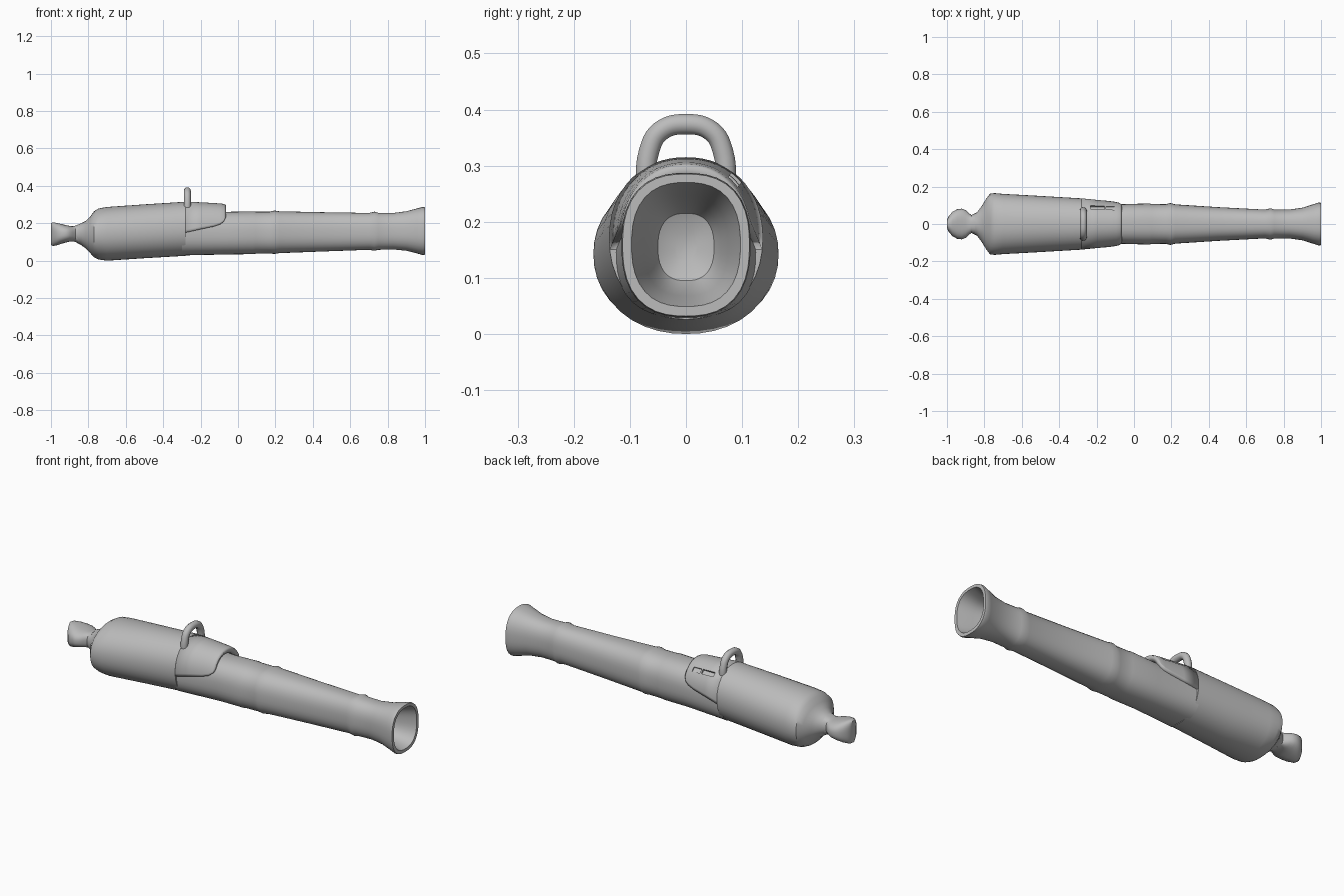
import bpy, bmesh, math
from mathutils import Vector

cube = bpy.data.objects.get("Cube")
if cube:
    bpy.data.objects.remove(cube, do_unlink=True)

iron = bpy.data.materials.new("grey iron")
iron.use_nodes = True
GREY = (0.5, 0.5, 0.5, 1)
iron.diffuse_color = GREY
iron.node_tree.nodes["Principled BSDF"].inputs["Base Color"].default_value = GREY


def section(x, half_width, low, high, power, angles):
    """Rounded section across the barrel; angle 0 is the top."""
    mid, rise = (low + high) / 2, (high - low) / 2
    pts = []
    for a in angles:
        s, c = math.sin(a), math.cos(a)
        r = (abs(s) ** power + abs(c) ** power) ** (-1 / power)
        pts.append(Vector((x, half_width * r * s, mid + rise * r * c)))
    return pts


def finish(obj, angle=40):
    bpy.ops.object.select_all(action="DESELECT")
    obj.select_set(True)
    bpy.context.view_layer.objects.active = obj
    bpy.ops.object.shade_smooth_by_angle(angle=math.radians(angle))


def loft(name, rings, closed=True):
    """Skin a row of rings; closed rings also get end caps."""
    bm = bmesh.new()
    rows = [[bm.verts.new(p) for p in ring] for ring in rings]
    n = len(rows[0])
    for a, b in zip(rows, rows[1:]):
        for i in range(n if closed else n - 1):
            j = (i + 1) % n
            bm.faces.new((a[i], a[j], b[j], b[i]))
    if closed:
        bm.faces.new(rows[0])
        bm.faces.new(rows[-1])
    bmesh.ops.recalc_face_normals(bm, faces=bm.faces)
    mesh = bpy.data.meshes.new(name)
    bm.to_mesh(mesh)
    bm.free()
    mesh.materials.append(iron)
    obj = bpy.data.objects.new(name, mesh)
    bpy.context.collection.objects.link(obj)
    return obj


SIDES = 40
ROUND = [2 * math.pi * i / SIDES for i in range(SIDES)]


def body(name, stations, power):
    obj = loft(name, [section(*s, power, ROUND) for s in stations])
    finish(obj)
    return obj


# Barrel with raised bands, flared muzzle and open bore
body("barrel", [
    (-0.30, 0.126, 0.028, 0.262), (-0.06, 0.106, 0.033, 0.261),
    (0.08, 0.110, 0.035, 0.264), (0.095, 0.107, 0.037, 0.262),
    (0.17, 0.106, 0.038, 0.262), (0.195, 0.112, 0.036, 0.268),
    (0.22, 0.105, 0.040, 0.264), (0.45, 0.090, 0.049, 0.259),
    (0.70, 0.077, 0.058, 0.255), (0.73, 0.084, 0.053, 0.262),
    (0.75, 0.078, 0.058, 0.256), (0.83, 0.077, 0.060, 0.255),
    (0.90, 0.087, 0.053, 0.264), (0.96, 0.106, 0.038, 0.280),
    (0.988, 0.115, 0.030, 0.287), (1.0, 0.113, 0.032, 0.285),
    (1.0, 0.097, 0.049, 0.270), (0.98, 0.092, 0.054, 0.264),
    (0.92, 0.075, 0.068, 0.246), (0.85, 0.062, 0.080, 0.230),
    (0.82, 0.050, 0.095, 0.215), (0.805, 0.02, 0.13, 0.18)], 2.5)

# Breech body narrowing into the neck
JOINT = (-0.28, 0.137, 0.026, 0.315)
body("breech", [
    JOINT, (-0.50, 0.150, 0.013, 0.301), (-0.70, 0.161, 0.0, 0.287),
    (-0.745, 0.165, 0.006, 0.279), (-0.77, 0.162, 0.018, 0.264),
    (-0.79, 0.135, 0.040, 0.236), (-0.815, 0.095, 0.066, 0.212),
    (-0.84, 0.062, 0.084, 0.199), (-0.87, 0.047, 0.100, 0.187)], 2.15)

# Rear knob: round from above, spreading towards the back
body("rear_knob", [
    (-0.85, 0.054, 0.090, 0.195), (-0.87, 0.047, 0.100, 0.187),
    (-0.885, 0.061, 0.103, 0.184), (-0.90, 0.074, 0.102, 0.186),
    (-0.92, 0.082, 0.097, 0.190), (-0.945, 0.079, 0.090, 0.196),
    (-0.97, 0.066, 0.082, 0.202), (-0.99, 0.043, 0.078, 0.205),
    (-1.0, 0.022, 0.084, 0.200)], 2.5)


# Cover over the top of the barrel, with a rising lower edge
def cover_ring(station, edge):
    full = section(*station, 2.15, [math.pi * i / 200 for i in range(201)])
    limit = max(i for i, p in enumerate(full) if p.z >= edge) * math.pi / 200
    return section(*station, 2.15, [limit * (i / 16 - 1) for i in range(33)])


cover = loft("breech_cover", [
    cover_ring(JOINT, 0.150),
    cover_ring((-0.20, 0.129, 0.028, 0.312), 0.167),
    cover_ring((-0.13, 0.123, 0.032, 0.308), 0.182),
    cover_ring((-0.095, 0.119, 0.033, 0.306), 0.194),
    cover_ring((-0.075, 0.117, 0.034, 0.303), 0.210),
    cover_ring((-0.064, 0.113, 0.036, 0.298), 0.232)], closed=False)
top_face = max(cover.data.polygons, key=lambda f: f.center.z)
wall = cover.modifiers.new("wall", "SOLIDIFY")
wall.thickness = 0.028
wall.offset = -1 if top_face.normal.z > 0 else 1

# Two sight slots sunk into the left shoulder
for i, (x, length) in enumerate([(-0.195, 0.075), (-0.125, 0.048)]):
    bpy.ops.mesh.primitive_cube_add(size=1, location=(x, 0.088, 0.276))
    cutter = bpy.context.object
    cutter.name = f"slot_cutter_{i + 1}"
    cutter.scale = (length, 0.024, 0.022)
    cutter.rotation_euler.x = math.radians(-40)
    cutter.hide_render = True
    cutter.hide_set(True)
    cut = cover.modifiers.new("slot", "BOOLEAN")
    cut.operation = "DIFFERENCE"
    cut.object = cutter
finish(cover)

# Lifting handle arched across the cover
path = bpy.data.curves.new("handle", "CURVE")
path.dimensions = "3D"
path.bevel_depth = 0.019
path.bevel_resolution = 3
path.resolution_u = 6
path.use_fill_caps = True
half = [(0.072, 0.255), (0.066, 0.325), (0.046, 0.361)]
points = [(-y, z) for y, z in half] + [(0, 0.374)] + half[::-1]
spline = path.splines.new("BEZIER")
spline.bezier_points.add(len(points) - 1)
for knot, (y, z) in zip(spline.bezier_points, points):
    knot.co = (-0.271, y, z)
    knot.handle_left_type = knot.handle_right_type = "AUTO"
handle = bpy.data.objects.new("handle", path)
bpy.context.collection.objects.link(handle)
path.materials.append(iron)
bpy.ops.object.select_all(action="DESELECT")
handle.select_set(True)
bpy.context.view_layer.objects.active = handle
bpy.ops.object.convert(target="MESH")
finish(bpy.context.object, 60)
